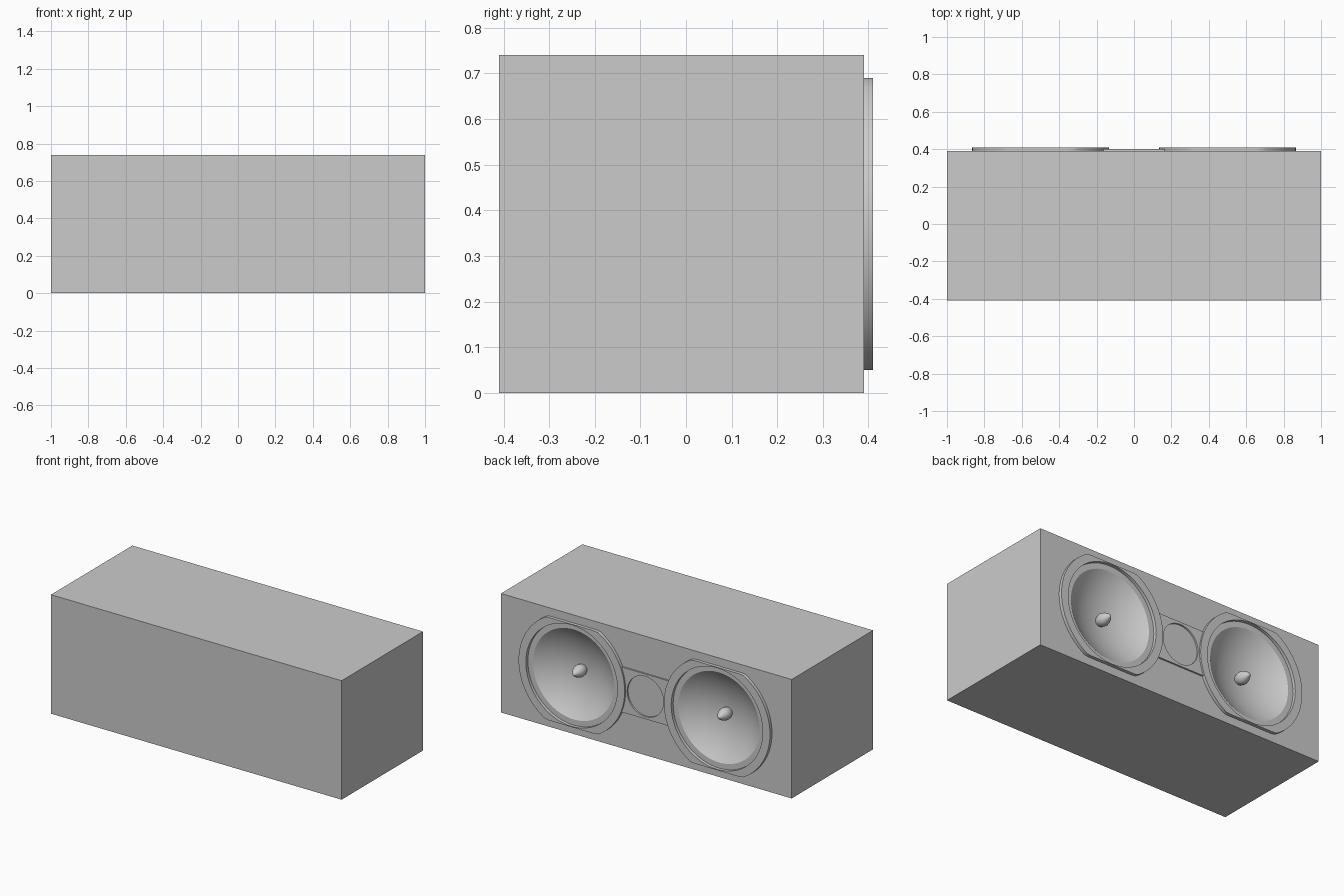
import bpy, bmesh, math
from mathutils import Matrix, Vector

cube = bpy.data.objects.get("Cube")
if cube:
    bpy.data.objects.remove(cube, do_unlink=True)

BAFFLE = 0.39      # y of the cabinet's driver side
MID_Z = 0.37       # height of the driver centres
HOLE_R = 0.315     # opening in the driver frame
CONE_R = 0.28

grey = bpy.data.materials.new("plain_grey")
grey.use_nodes = True
grey.diffuse_color = (0.6, 0.6, 0.6, 1)
grey.node_tree.nodes["Principled BSDF"].inputs["Base Color"].default_value = (0.6, 0.6, 0.6, 1)


def add_object(name, bm, smooth=False):
    mesh = bpy.data.meshes.new(name)
    bm.to_mesh(mesh)
    bm.free()
    mesh.materials.append(grey)
    obj = bpy.data.objects.new(name, mesh)
    bpy.context.collection.objects.link(obj)
    bpy.ops.object.select_all(action="DESELECT")
    obj.select_set(True)
    bpy.context.view_layer.objects.active = obj
    if smooth:
        bpy.ops.object.shade_smooth_by_angle(angle=math.radians(30))
    return obj


def box(name, low, high):
    low, high = Vector(low), Vector(high)
    bm = bmesh.new()
    bmesh.ops.create_cube(bm, size=1, matrix=Matrix.Translation((low + high) / 2)
                          @ Matrix.Diagonal((high - low).to_4d()))
    return add_object(name, bm)


def lathe(name, x, profile, steps=72, flat=None):
    """Spin (radius, y) points about a driver axis, ordered from rim to centre."""
    bm = bmesh.new()
    rings = []
    for r, y in profile:
        ring = []
        for j in range(steps):
            a = math.tau * j / steps
            z = r * math.sin(a)
            if flat:
                z = max(-flat, min(flat, z))
            ring.append(bm.verts.new((x + r * math.cos(a), y, MID_Z + z)))
        rings.append(ring)
    for outer, inner in zip(rings, rings[1:]):
        for j in range(steps):
            k = (j + 1) % steps
            bm.faces.new((inner[j], inner[k], outer[k], outer[j]))
    bmesh.ops.remove_doubles(bm, verts=bm.verts, dist=0.00001)
    return add_object(name, bm, smooth=True)


def drill(target, x, radius, y_floor):
    """Cut a round hole into the driver side of a part."""
    bm = bmesh.new()
    depth = 0.5 - y_floor
    bmesh.ops.create_cone(bm, cap_ends=True, segments=72, radius1=radius, radius2=radius,
                          depth=depth, matrix=Matrix.Translation((x, y_floor + depth / 2, MID_Z))
                          @ Matrix.Rotation(math.pi / 2, 4, "X"))
    cutter = add_object("cutter", bm)
    cutter.hide_render = True
    mod = target.modifiers.new("hole", "BOOLEAN")
    mod.operation, mod.solver, mod.object = "DIFFERENCE", "EXACT", cutter
    bpy.context.view_layer.objects.active = target
    bpy.ops.object.modifier_apply(modifier=mod.name)
    bpy.data.objects.remove(cutter, do_unlink=True)


# Cabinet with two driver openings
cabinet = box("cabinet", (-1, -0.41, 0), (1, BAFFLE, 0.74))
for side in (-1, 1):
    drill(cabinet, side * 0.5, HOLE_R + 0.003, 0.25)

# Tweeter plate between the drivers, with a shallow round recess
plate = box("tweeter_plate", (-0.17, BAFFLE - 0.002, MID_Z - 0.14), (0.17, 0.4, MID_Z + 0.14))
drill(plate, 0, 0.125, 0.38)

# Bowl-shaped cone: a spherical cap, steepest at its rim
rim_angle = math.radians(36)
sphere_r = CONE_R / math.sin(rim_angle)
bowl = []
for i in range(13):
    a = rim_angle * (1 - i / 12)
    bowl.append((sphere_r * math.sin(a),
                 BAFFLE - sphere_r * (math.cos(a) - math.cos(rim_angle))))
cone_floor = bowl[-1][1]

# Bullet-shaped phase plug
plug = [(0.028, cone_floor - 0.005), (0.036, cone_floor + 0.02), (0.038, cone_floor + 0.035),
        (0.033, cone_floor + 0.055), (0.022, cone_floor + 0.075),
        (0.01, cone_floor + 0.09), (0, cone_floor + 0.096)]

for side, word in ((1, "left"), (-1, "right")):
    x = side * 0.5
    lathe(word + "_driver_frame", x,
          [(0.365, BAFFLE), (0.365, 0.41), (HOLE_R, 0.41), (HOLE_R, BAFFLE)], flat=0.32)
    lathe(word + "_surround", x, [(HOLE_R, BAFFLE), (CONE_R, BAFFLE)])
    lathe(word + "_cone", x, bowl)
    lathe(word + "_phase_plug", x, plug, steps=32)
